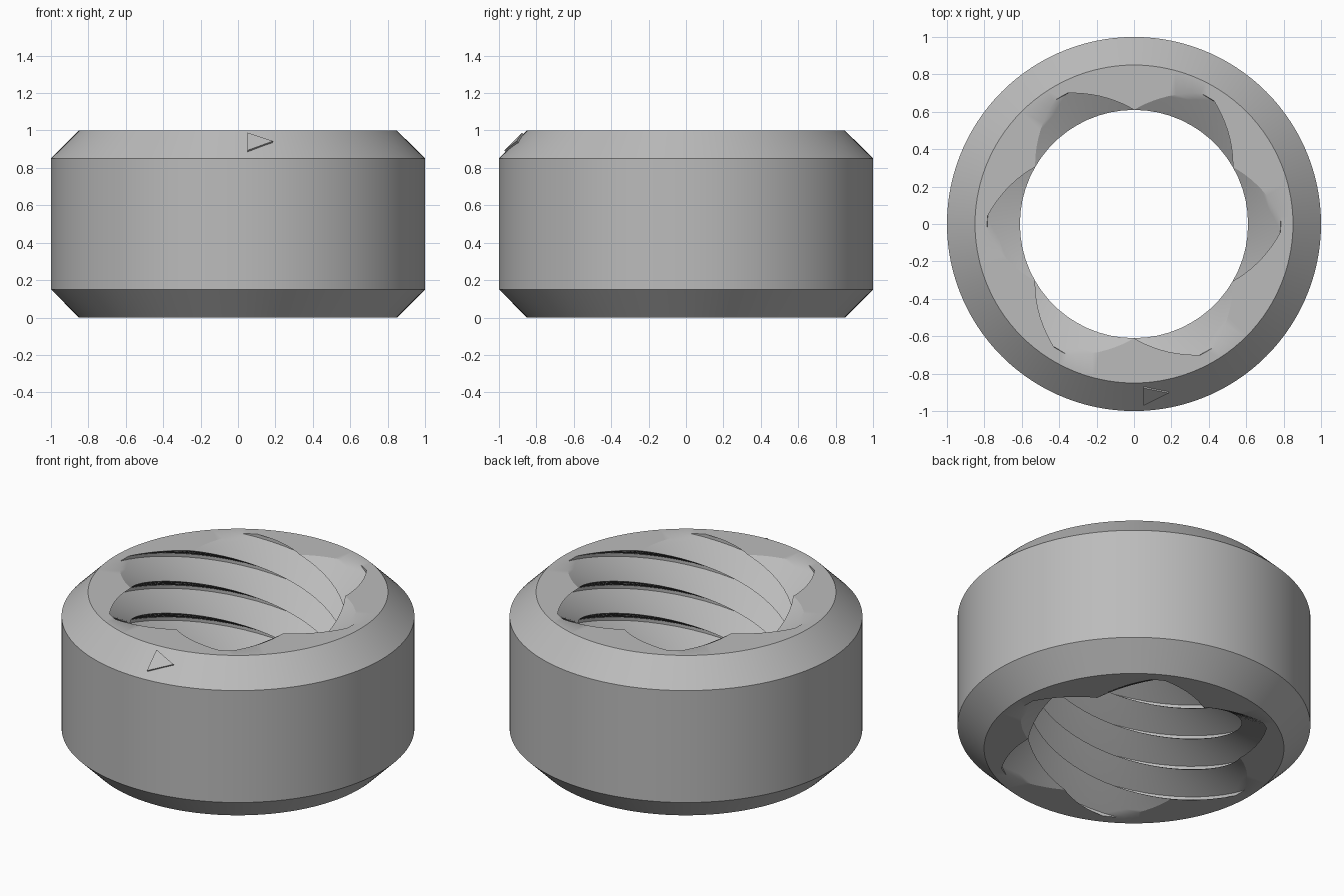
import bpy, bmesh
from math import radians, sin, cos, hypot, atan2
from mathutils import Vector

cube = bpy.data.objects.get("Cube")
if cube:
    bpy.data.objects.remove(cube, do_unlink=True)

SEG = 120            # columns around the ring
STEP = 360 / SEG
STARTS = 6           # thread starts
TWIST = 300          # degrees the thread turns over the full height
ROWS = 50
CREST, ROOT = 0.61, 0.785

grey = bpy.data.materials.new("grey metal")
grey.use_nodes = True
colour = (0.5, 0.5, 0.5, 1)
grey.diffuse_color = colour
grey.node_tree.nodes["Principled BSDF"].inputs["Base Color"].default_value = colour


def finish(bm, name):
    bmesh.ops.recalc_face_normals(bm, faces=bm.faces)
    mesh = bpy.data.meshes.new(name)
    bm.to_mesh(mesh)
    bm.free()
    mesh.materials.append(grey)
    obj = bpy.data.objects.new(name, mesh)
    bpy.context.collection.objects.link(obj)
    return obj


def polar(r, deg, z):
    return Vector((r * cos(radians(deg)), r * sin(radians(deg)), z))


def thread_radius(deg):
    # V groove with a narrow flat root
    half = 180 / STARTS
    off = abs((deg + half) % (2 * half) - half)
    return CREST + (ROOT - CREST) * min(1, (half - off) / (half - STEP))


def bridge(bm, a, b, shift=0):
    for j in range(SEG):
        k = (j + 1) % SEG
        bm.faces.new((a[j], a[k], b[(k + shift) % SEG], b[(j + shift) % SEG]))


# Ring body: chamfered outside, multi-start thread inside
bm = bmesh.new()
outer = [[bm.verts.new(polar(r, j * STEP, z)) for j in range(SEG)]
         for r, z in ((0.85, 0), (1, 0.15), (1, 0.85), (0.85, 1))]
inner = []
for i in range(ROWS + 1):
    t = i / ROWS
    inner.append([bm.verts.new(polar(thread_radius(j * STEP), j * STEP - TWIST * (1 - t), t))
                  for j in range(SEG)])
for rings in (outer, inner):
    for a, b in zip(rings, rings[1:]):
        bridge(bm, a, b)
bridge(bm, inner[-1], outer[-1])
bridge(bm, inner[0], outer[0], -round(TWIST / STEP))
ring = finish(bm, "threaded_ring")
bpy.ops.object.select_all(action='DESELECT')
ring.select_set(True)
bpy.context.view_layer.objects.active = ring
bpy.ops.object.shade_smooth_by_angle(angle=radians(30))

# Raised triangular mark on the upper chamfer
bm = bmesh.new()
layers = []
for lift in (-0.01, 0.012):
    layer = []
    for x, z in ((0.05, 0.885), (0.185, 0.935), (0.05, 0.98)):
        r = 1.85 - z
        y = -(r * r - x * x) ** 0.5
        out = Vector((x / r, y / r, 1)).normalized()
        layer.append(bm.verts.new(Vector((x, y, z)) + out * lift))
    layers.append(layer)
    bm.faces.new(layer)
low, high = layers
for j in range(3):
    k = (j + 1) % 3
    bm.faces.new((low[j], low[k], high[k], high[j]))
finish(bm, "triangle_mark")
